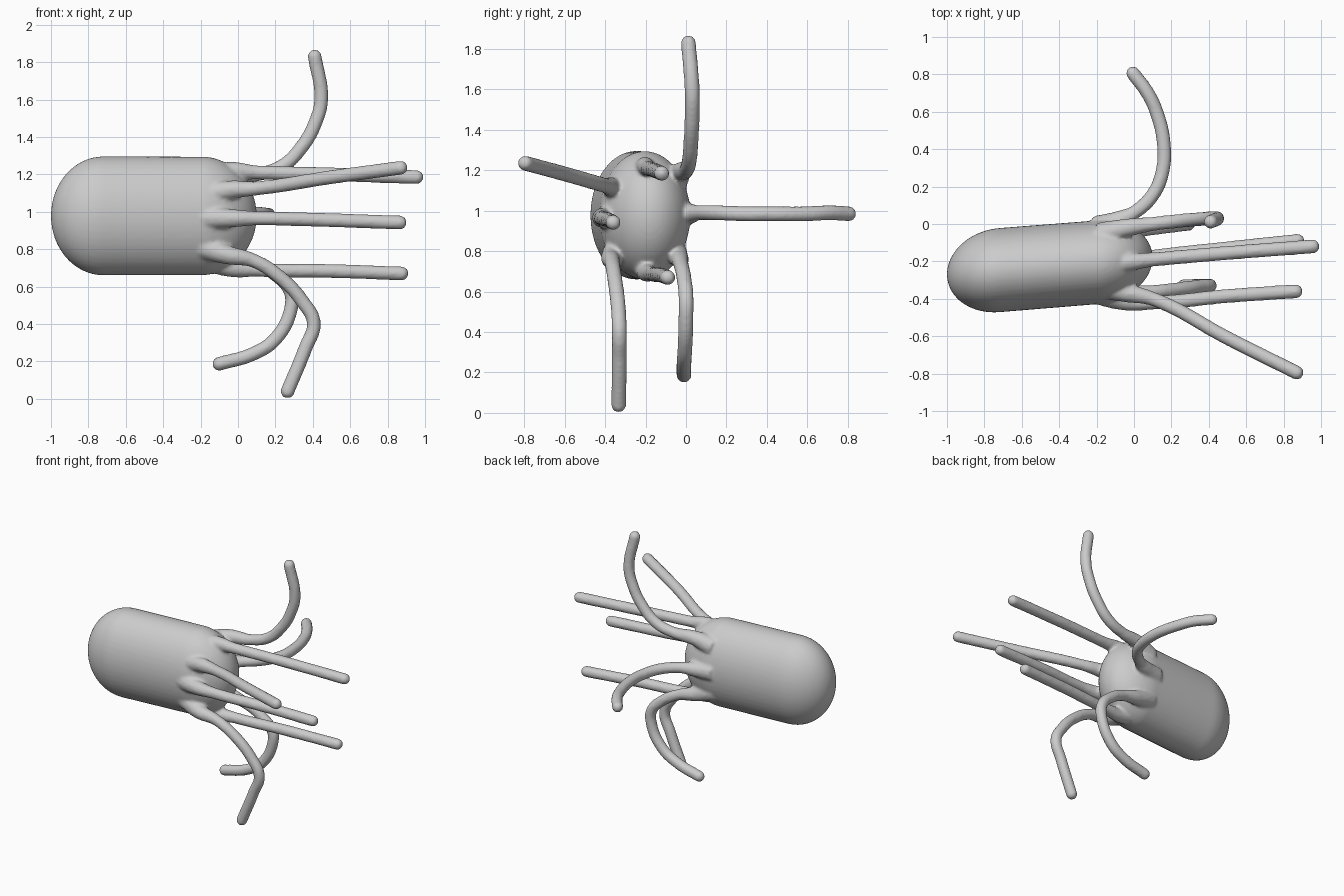
import bpy
from mathutils import Vector

if "Cube" in bpy.data.objects:
    bpy.data.objects.remove(bpy.data.objects["Cube"])

R = 0.038  # tentacle radius


def axis_y(x):
    return -0.205 + 0.08 * (x + 0.2)


# Capsule body: sphere pulled apart along a slightly turned x axis
bpy.ops.mesh.primitive_uv_sphere_add(segments=48, ring_count=32, radius=1)
body = bpy.context.object
body.name = "body"
for v in body.data.vertices:
    a, b, u = v.co
    x = -0.2 + 0.3 * u if u > 0.001 else -0.72 + 0.28 * u
    v.co = (x, axis_y(x) + 0.225 * a, 0.978 + 0.318 * b)
body.data.flip_normals() if body.data.polygons[0].normal.z * 0 else None
parts = [body]


# Tentacle: bevelled curve with a flared root and a round tip
def tentacle(name, pts):
    first = Vector(pts[0])
    centre = Vector((first.x, axis_y(first.x), 0.978))
    root = first.lerp(centre, 0.2) - Vector((0.12, 0, 0))
    path = [root] + [Vector(p) for p in pts]
    cu = bpy.data.curves.new(name, 'CURVE')
    cu.dimensions = '3D'
    cu.bevel_depth = R
    cu.bevel_resolution = 4
    cu.resolution_u = 10
    cu.use_fill_caps = True
    sp = cu.splines.new('BEZIER')
    sp.bezier_points.add(len(path) - 1)
    for i, (bp, p) in enumerate(zip(sp.bezier_points, path)):
        bp.co = p
        bp.handle_left_type = bp.handle_right_type = 'AUTO'
        bp.radius = (1.8, 1.35)[i] if i < 2 else 1.0
    ob = bpy.data.objects.new(name, cu)
    bpy.context.collection.objects.link(ob)
    bpy.ops.object.select_all(action='DESELECT')
    ob.select_set(True)
    bpy.context.view_layer.objects.active = ob
    bpy.ops.object.convert(target='MESH')
    parts.append(bpy.context.object)
    bpy.ops.mesh.primitive_uv_sphere_add(segments=16, ring_count=10, radius=R, location=path[-1])
    parts.append(bpy.context.object)


# Four straight tentacles
tentacle("upper_straight", [(-0.06, -0.205, 1.215), (0.1, -0.19, 1.21), (0.5, -0.155, 1.2), (0.955, -0.12, 1.185)])
tentacle("front_straight", [(-0.06, -0.365, 1.115), (0.1, -0.4, 1.125), (0.5, -0.61, 1.185), (0.87, -0.795, 1.235)])
tentacle("middle_straight", [(-0.06, -0.41, 0.965), (0.1, -0.42, 0.965), (0.5, -0.385, 0.955), (0.865, -0.36, 0.942)])
tentacle("lower_straight", [(-0.06, -0.2, 0.705), (0.1, -0.175, 0.69), (0.5, -0.13, 0.683), (0.875, -0.09, 0.67)])
# Four curled tentacles
tentacle("upper_curl", [(-0.06, -0.025, 1.19), (0.1, 0.0, 1.2), (0.23, 0.015, 1.24), (0.34, 0.025, 1.345),
                        (0.415, 0.03, 1.48), (0.445, 0.03, 1.6), (0.41, 0.012, 1.83)])
tentacle("back_curl", [(-0.08, 0.02, 0.985), (0.0, 0.06, 0.99), (0.1, 0.155, 0.99), (0.152, 0.28, 0.985),
                       (0.16, 0.42, 0.985), (0.12, 0.6, 0.985), (0.07, 0.705, 0.99), (-0.005, 0.805, 0.985)])
tentacle("lower_front_curl", [(-0.06, -0.37, 0.77), (0.08, -0.365, 0.74), (0.23, -0.35, 0.645), (0.345, -0.335, 0.52),
                              (0.405, -0.33, 0.405), (0.36, -0.33, 0.27), (0.265, -0.333, 0.04)])
tentacle("lower_back_curl", [(-0.06, -0.04, 0.775), (0.08, -0.025, 0.735), (0.2, -0.01, 0.665), (0.28, 0.0, 0.575),
                             (0.285, 0.0, 0.49), (0.2, -0.005, 0.32), (0.08, -0.01, 0.24), (-0.1, -0.01, 0.187)])

# Fuse everything into one smooth skin
bpy.ops.object.select_all(action='DESELECT')
for p in parts:
    p.select_set(True)
bpy.context.view_layer.objects.active = body
bpy.ops.object.join()
body.name = "body_with_tentacles"
bpy.ops.object.mode_set(mode='EDIT')
bpy.ops.mesh.select_all(action='SELECT')
bpy.ops.mesh.normals_make_consistent(inside=False)
bpy.ops.object.mode_set(mode='OBJECT')
rm = body.modifiers.new("fuse", 'REMESH')
rm.mode = 'VOXEL'
rm.voxel_size = 0.011
rm.use_smooth_shade = True
sm = body.modifiers.new("soften", 'SMOOTH')
sm.factor = 0.5
sm.iterations = 5
